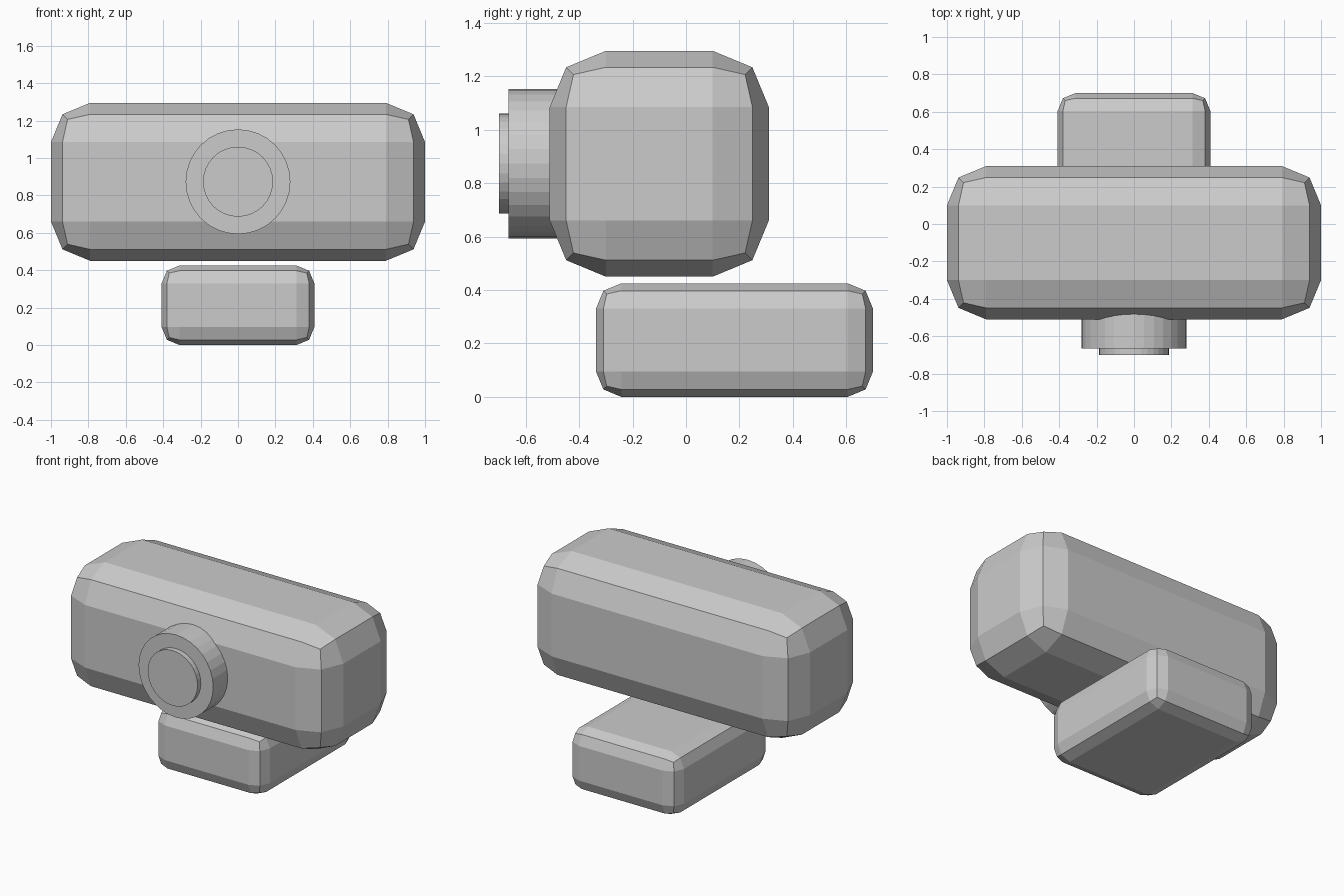
import bpy
import math

# Remove the default cube
old = bpy.data.objects.get("Cube")
if old:
    bpy.data.objects.remove(old, do_unlink=True)

# Single plain grey material
GREY = (0.6, 0.6, 0.6, 1.0)
grey = bpy.data.materials.new("plain_grey")
grey.use_nodes = True
grey.diffuse_color = GREY
for node in grey.node_tree.nodes:
    if node.type == 'BSDF_PRINCIPLED':
        node.inputs["Base Color"].default_value = GREY


def rounded_box(name, low, high, bevel):
    """Box between two corners with a two-step bevel on every edge."""
    centre = [(a + b) / 2 for a, b in zip(low, high)]
    bpy.ops.mesh.primitive_cube_add(size=1, location=centre)
    box = bpy.context.object
    box.name = name
    box.scale = [b - a for a, b in zip(low, high)]
    bpy.ops.object.transform_apply(location=False, rotation=False, scale=True)
    mod = box.modifiers.new("rounding", 'BEVEL')
    mod.width = bevel
    mod.segments = 2
    mod.limit_method = 'NONE'
    box.data.materials.append(grey)
    return box


def front_disc(name, radius, front, back, height):
    """Cylinder whose axis runs front to back."""
    bpy.ops.mesh.primitive_cylinder_add(
        vertices=32, radius=radius, depth=back - front,
        location=(0, (front + back) / 2, height),
        rotation=(math.pi / 2, 0, 0))
    disc = bpy.context.object
    disc.name = name
    disc.data.materials.append(grey)
    return disc


# Main housing and the foot that sits just below it
rounded_box("housing", (-1, -0.51, 0.45), (1, 0.31, 1.295), 0.21)
rounded_box("foot", (-0.408, -0.337, 0), (0.408, 0.70, 0.425), 0.095)

# Stepped lens on the front of the housing
front_disc("lens_barrel", 0.28, -0.665, -0.40, 0.873)
front_disc("lens_glass", 0.187, -0.70, -0.60, 0.873)
